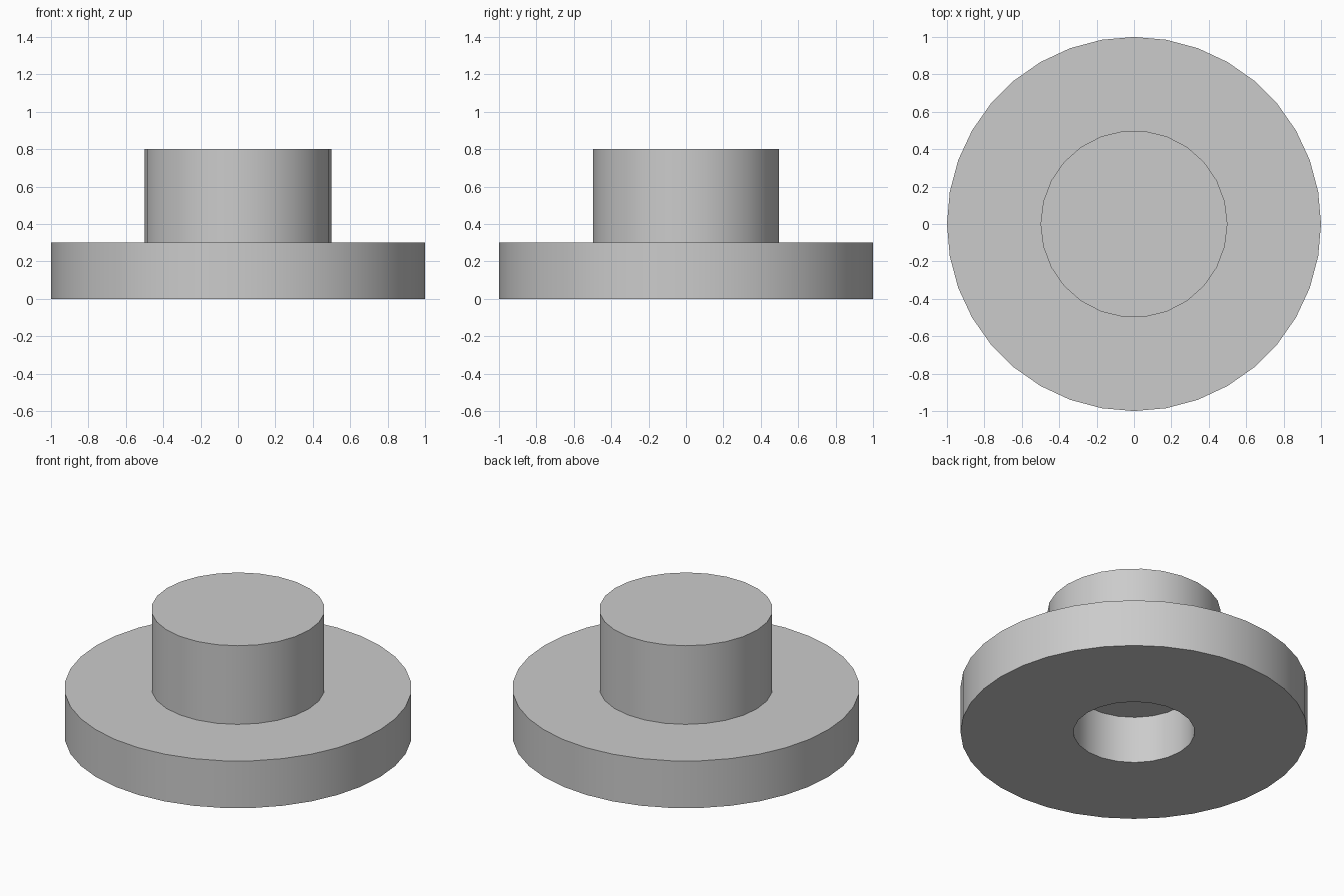
import bpy, bmesh, math

cube = bpy.data.objects.get("Cube")
if cube:
    bpy.data.objects.remove(cube, do_unlink=True)

# One plain grey finish
GREY = (0.6, 0.6, 0.6, 1.0)
grey = bpy.data.materials.new("light_grey")
grey.use_nodes = True
grey.diffuse_color = GREY
grey.node_tree.nodes["Principled BSDF"].inputs["Base Color"].default_value = GREY

FLANGE, HUB, BORE = (1.0, 36), (0.5, 26), (0.35, 22)   # radius, sides
FLANGE_TOP, HUB_TOP = 0.3, 0.8


def ring(bm, size, z):
    """Closed loop of edges at height z."""
    radius, sides = size
    verts = [bm.verts.new((radius * math.cos(math.tau * i / sides),
                           radius * math.sin(math.tau * i / sides), z))
             for i in range(sides)]
    return [bm.edges.new((verts[i - 1], verts[i])) for i in range(sides)]


# Walk around the cross-section and skin each ring to the next
bm = bmesh.new()
rings = [ring(bm, *step) for step in (
    (FLANGE, 0), (FLANGE, FLANGE_TOP),
    (HUB, FLANGE_TOP), (HUB, HUB_TOP),
    (BORE, HUB_TOP), (BORE, 0))]
for i in range(len(rings)):
    bmesh.ops.bridge_loops(bm, edges=rings[i - 1] + rings[i])
bmesh.ops.recalc_face_normals(bm, faces=bm.faces[:])

mesh = bpy.data.meshes.new("flanged_bushing")
bm.to_mesh(mesh)
bm.free()
mesh.materials.append(grey)
bushing = bpy.data.objects.new("flanged_bushing", mesh)
bpy.context.collection.objects.link(bushing)

# Smooth round walls, crisp rims
bpy.ops.object.select_all(action='DESELECT')
bushing.select_set(True)
bpy.context.view_layer.objects.active = bushing
bpy.ops.object.shade_smooth_by_angle(angle=math.radians(30))
